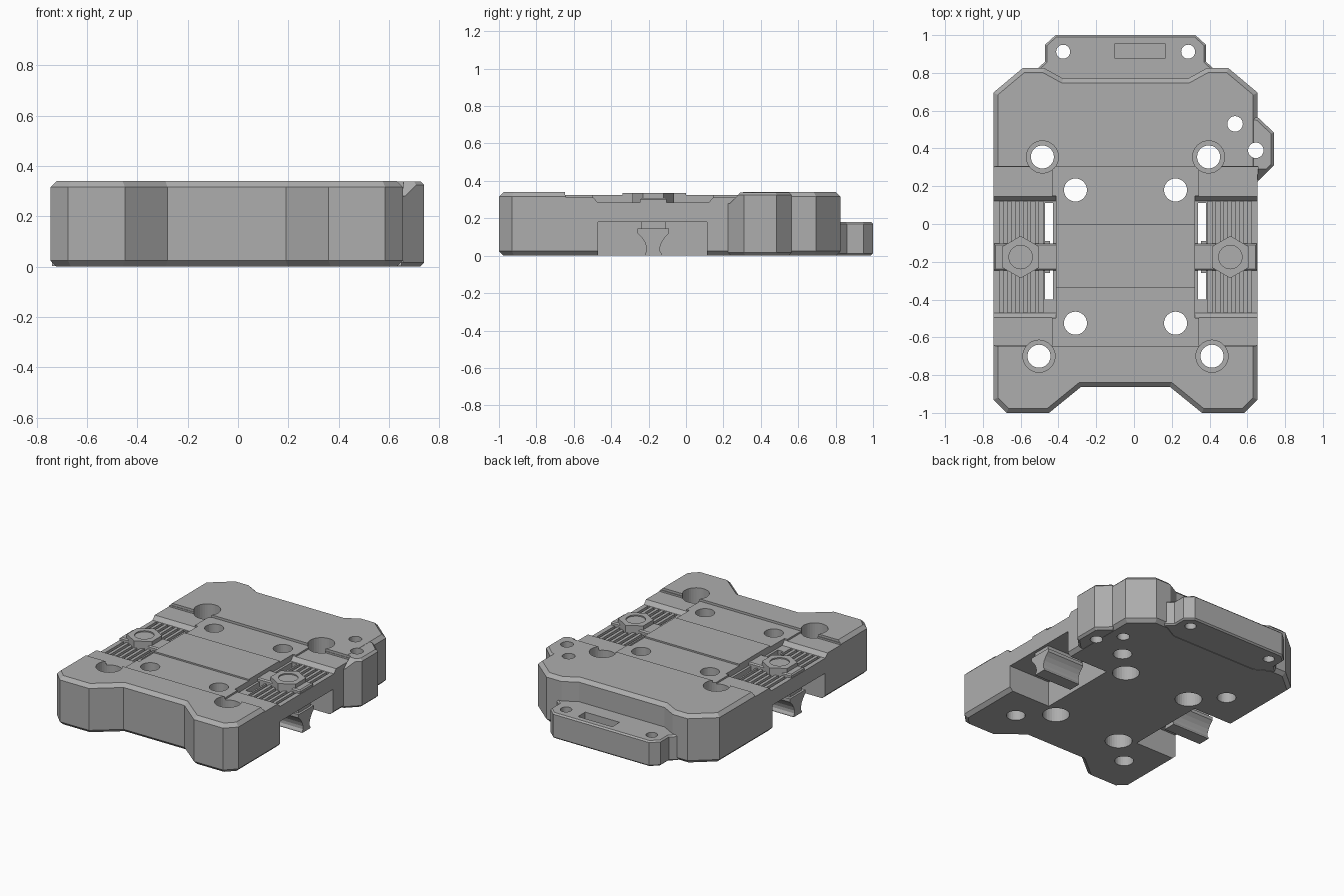
import bpy, bmesh, math

old = bpy.data.objects.get("Cube")
if old:
    bpy.data.objects.remove(old)

gray = bpy.data.materials.new("plain gray")
gray.use_nodes = True
COLOR = (0.42, 0.42, 0.42, 1)
gray.diffuse_color = COLOR
gray.node_tree.nodes["Principled BSDF"].inputs["Base Color"].default_value = COLOR

MID = -0.045          # symmetry line of the main plate
TOP = 0.34


def prism(name, pts, lo, hi, axis="z", rim=0):
    """Extrude a 2D outline along z (x,y points) or along x (y,z points)."""
    bm = bmesh.new()
    place = (lambda p, h: (p[0], p[1], h)) if axis == "z" else (lambda p, h: (h, p[0], p[1]))
    base = bm.faces.new([bm.verts.new(place(p, lo)) for p in pts])
    ext = bmesh.ops.extrude_face_region(bm, geom=[base])["geom"]
    cap = [f for f in ext if isinstance(f, bmesh.types.BMFace)][0]
    for v in cap.verts:
        v.co[2 if axis == "z" else 0] = hi
    bmesh.ops.recalc_face_normals(bm, faces=bm.faces)
    if rim:
        edges = list(set(base.edges) | set(cap.edges))
        bmesh.ops.bevel(bm, geom=edges, offset=rim, segments=1, affect="EDGES")
    mesh = bpy.data.meshes.new(name)
    bm.to_mesh(mesh)
    bm.free()
    ob = bpy.data.objects.new(name, mesh)
    bpy.context.scene.collection.objects.link(ob)
    mesh.materials.append(gray)
    return ob


def box(name, x0, x1, y0, y1, z0, z1, rim=0):
    x0, x1 = min(x0, x1), max(x0, x1)
    return prism(name, [(x0, y0), (x1, y0), (x1, y1), (x0, y1)], z0, z1, rim=rim)


def ring(x, y, r, n, turn=0):
    return [(x + r * math.cos(turn + i * math.tau / n),
             y + r * math.sin(turn + i * math.tau / n)) for i in range(n)]


def drill(x, y, r, lo=-0.1, hi=0.5):
    return prism("drill_cutter", ring(x, y, r, 32), lo, hi)


def combine(target, tools, operation):
    """Apply boolean operations and discard the tools."""
    for t in tools:
        mod = target.modifiers.new("cut", "BOOLEAN")
        mod.operation, mod.solver, mod.object = operation, "EXACT", t
    bpy.context.view_layer.update()
    dg = bpy.context.evaluated_depsgraph_get()
    mesh = bpy.data.meshes.new_from_object(target.evaluated_get(dg))
    target.modifiers.clear()
    target.data = mesh
    for t in tools:
        bpy.data.objects.remove(t)


def mirrored(half):
    return [(MID + d, y) for d, y in half] + [(MID - d, y) for d, y in reversed(half)]


# Main plate with notched front and back
plate = prism("main_plate", mirrored([
    (0.235, -0.862), (0.405, -1), (0.63, -1), (0.70, -0.93),
    (0.70, 0.695), (0.545, 0.825), (0.43, 0.825), (0.33, 0.77)]), 0, TOP, rim=0.024)

# Side ear with a sloped front shoulder
ear = prism("side_ear", [(0.5, 0.22), (0.655, 0.225), (0.74, 0.31), (0.74, 0.485),
                         (0.655, 0.565), (0.5, 0.565)], 0.001, TOP - 0.001, rim=0.015)
combine(ear, [prism("shoulder_cutter", [(0.15, 0.28), (0.235, 0.28), (0.295, 0.342),
                                        (0.295, 0.5), (0.15, 0.5)], 0.4, 0.9, "x")], "DIFFERENCE")

# Rear tab with two holes and a blind slot
tab = prism("rear_tab", mirrored([(0.30, 0.70), (0.47, 0.78), (0.47, 0.82), (0.425, 0.86),
                                  (0.425, 0.95), (0.37, 1.0)]), 0.002, 0.18, rim=0.01)
combine(tab, [drill(x, 0.912, 0.037) for x in (-0.375, 0.287)]
        + [box("slot_cutter", -0.1, 0.165, 0.875, 0.955, 0.08, 0.3)], "DIFFERENCE")

combine(plate, [ear], "UNION")

cutters = [
    # stepped recess over the middle
    box("recess_cutter", -0.9, 0.657, -0.647, -0.34, 0.324, 0.5),
    box("recess_cutter", -0.9, 0.657, -0.341, 0.001, 0.334, 0.5),
    box("recess_cutter", -0.9, 0.657, 0.0, 0.305, 0.3235, 0.5),
    # ear holes
    drill(0.535, 0.53, 0.041), drill(0.645, 0.39, 0.041)]

# Corner screw holes with wide mouths
for x, y in ((-0.485, 0.355), (0.395, 0.355), (-0.503, -0.70), (0.413, -0.70)):
    cutters += [drill(x, y, 0.061), drill(x, y, 0.085, 0.22)]
# Inner screw holes, widened from below
for x in (-0.31, 0.22):
    for y in (0.18, -0.525):
        cutters += [drill(x, y, 0.061), drill(x, y, 0.088, -0.1, 0.12)]

for s in (-1, 1):
    def at(d):
        return MID + s * d
    # end pads, rail trough, lower pocket and open gaps
    cutters += [
        box("pad_cutter", at(0.39), at(0.702), -0.642, -0.4, 0.312, 0.51),
        box("pad_cutter", at(0.39), at(0.702), 0.05, 0.302, 0.312, 0.51),
        prism("trough_cutter", [(-0.472, 0.285), (0.122, 0.285), (0.147, 0.313),
                                (0.147, 0.52), (-0.497, 0.52), (-0.497, 0.313)],
              min(at(0.367), at(0.8)), max(at(0.367), at(0.8)), "x"),
        box("pocket_cutter", at(0.372), at(0.81), -0.47, 0.113, -0.1, 0.18),
        box("gap_cutter", at(0.384), at(0.425), -0.40, 0.112, 0.1, 0.4)]
    # grooves between the rail ribs
    for i in range(6):
        d = 0.437 + i * 0.042
        cutters.append(box("groove_cutter", at(d), at(d + 0.02), -0.468, 0.118, 0.25, 0.4))
combine(plate, cutters, "DIFFERENCE")

# Cross bars, hex knobs and clamp feet on both sides
CY = -0.175
waist = [(0.085, 0.145), (0.085, 0.122), (0.062, 0.098), (0.045, 0.072),
         (0.036, 0.045), (0.036, 0.025), (0.045, 0.01), (0.045, 0.002)]
foot_outline = ([(CY + w, z) for w, z in waist]
                + [(CY - w, z) for w, z in reversed(waist)])
for s, side in ((-1, "right"), (1, "left")):
    def at(d):
        return MID + s * d
    box(side + "_cross_bar", at(0.36), at(0.697), -0.245, -0.103, 0.2, 0.308, rim=0.008)
    knob = prism(side + "_hex_knob", ring(at(0.555), CY, 0.112, 6, math.pi / 2), 0.25, 0.335)
    combine(knob, [drill(at(0.555), CY, 0.062, 0.327)], "DIFFERENCE")
    ends = sorted((at(0.40), at(0.695)))
    prism(side + "_clamp_foot", foot_outline, ends[0], ends[1], "x")
    box(side + "_clamp_neck", at(0.42), at(0.68), -0.24, -0.11, 0.14, 0.19)
